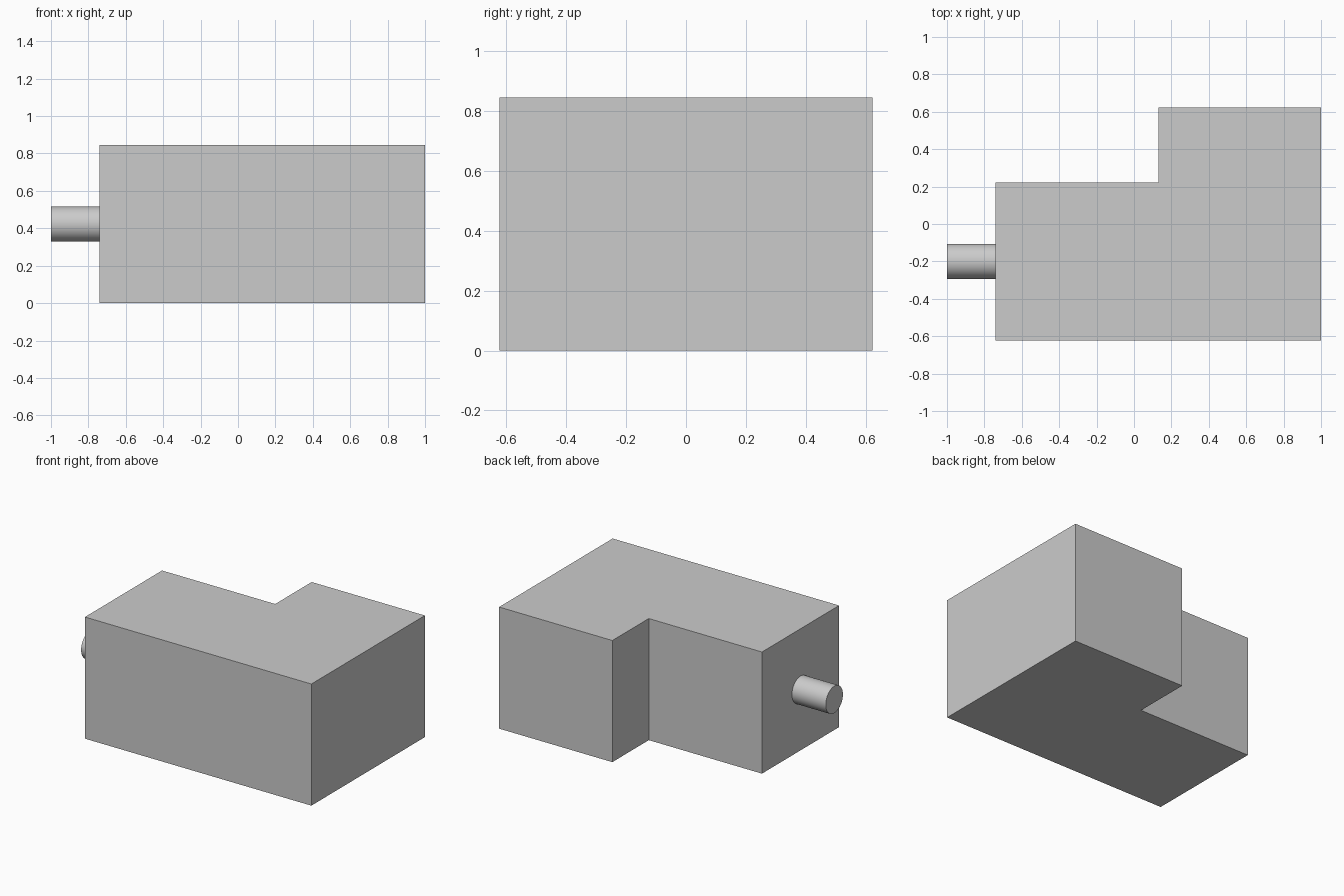
import bpy, bmesh, math

cube = bpy.data.objects.get("Cube")
if cube:
    bpy.data.objects.remove(cube, do_unlink=True)

# Single grey material
grey = bpy.data.materials.new("plain grey")
grey.use_nodes = True
colour = (0.6, 0.6, 0.6, 1)
grey.diffuse_color = colour
grey.node_tree.nodes["Principled BSDF"].inputs["Base Color"].default_value = colour

# L-shaped block, extruded from its plan outline
HEIGHT = 0.845
outline = [(-0.74, -0.623), (1, -0.623), (1, 0.623),
           (0.13, 0.623), (0.13, 0.223), (-0.74, 0.223)]
bm = bmesh.new()
base = bm.faces.new([bm.verts.new((x, y, 0)) for x, y in outline])
top = bmesh.ops.extrude_face_region(bm, geom=[base], use_keep_orig=True)
bmesh.ops.translate(bm, vec=(0, 0, HEIGHT),
                    verts=[v for v in top["geom"] if isinstance(v, bmesh.types.BMVert)])
bmesh.ops.recalc_face_normals(bm, faces=bm.faces)
mesh = bpy.data.meshes.new("block")
bm.to_mesh(mesh)
bm.free()
block = bpy.data.objects.new("block", mesh)
bpy.context.collection.objects.link(block)
mesh.materials.append(grey)

# Round peg on the end face
bpy.ops.mesh.primitive_cylinder_add(vertices=64, radius=0.094, depth=0.26,
                                    location=(-0.87, -0.2, HEIGHT / 2),
                                    rotation=(0, math.pi / 2, 0))
peg = bpy.context.object
peg.name = "peg"
peg.data.materials.append(grey)
bpy.ops.object.shade_smooth_by_angle()
